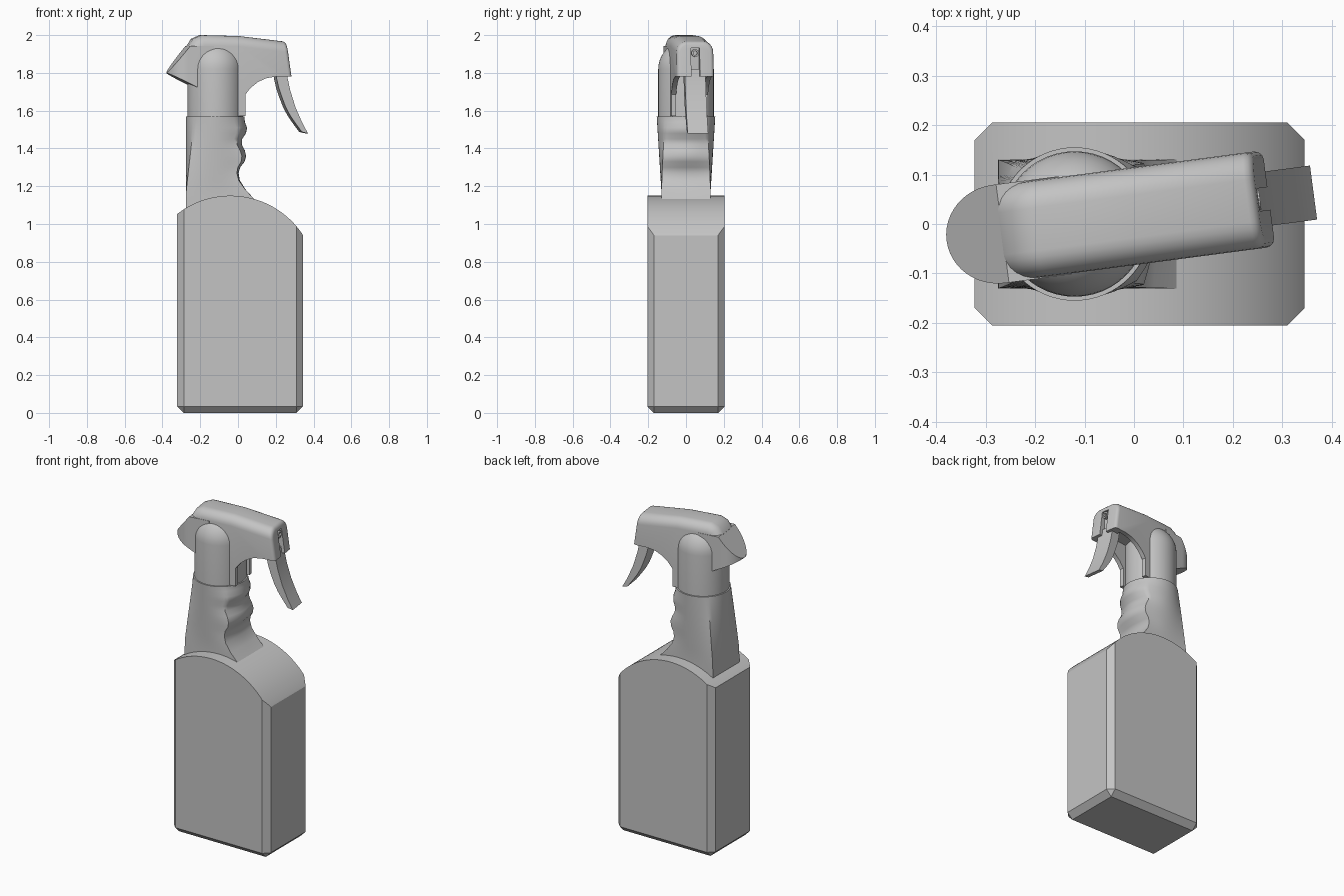
import bpy, bmesh, math
from mathutils import Vector

cube = bpy.data.objects.get("Cube")
if cube:
    bpy.data.objects.remove(cube, do_unlink=True)

grey = bpy.data.materials.new("plain grey")
grey.use_nodes = True
grey.diffuse_color = (0.55, 0.55, 0.55, 1)
grey.node_tree.nodes["Principled BSDF"].inputs["Base Color"].default_value = (0.55, 0.55, 0.55, 1)

AXIS_X = -0.12                 # centre of the neck
HEAD_TURN = math.radians(7.5)  # the spray head is twisted on the neck


def make(name, bm, head=False):
    bmesh.ops.recalc_face_normals(bm, faces=bm.faces)
    mesh = bpy.data.meshes.new(name)
    bm.to_mesh(mesh)
    bm.free()
    mesh.materials.append(grey)
    obj = bpy.data.objects.new(name, mesh)
    bpy.context.collection.objects.link(obj)
    if head:
        obj.location.x = AXIS_X
        obj.rotation_euler.z = HEAD_TURN
    return obj


def prism(points, low, high, axis="Y"):
    """Extrude an outline: (x, z) along y, or (x, y) along z."""
    bm = bmesh.new()
    place = (lambda a, b, d: (a, d, b)) if axis == "Y" else (lambda a, b, d: (a, b, d))
    ends = [[bm.verts.new(place(a, b, d)) for a, b in points] for d in (low, high)]
    bm.faces.new(ends[0])
    bm.faces.new(ends[1])
    n = len(points)
    for i in range(n):
        j = (i + 1) % n
        bm.faces.new((ends[0][i], ends[0][j], ends[1][j], ends[1][i]))
    bmesh.ops.recalc_face_normals(bm, faces=bm.faces)
    return bm


def box(x0, x1, half, z0, z1):
    return prism([(x0, z0), (x1, z0), (x1, z1), (x0, z1)], -half, half)


def loft(rings):
    bm = bmesh.new()
    loops = [[bm.verts.new(p) for p in ring] for ring in rings]
    n = len(loops[0])
    for a, b in zip(loops, loops[1:]):
        for i in range(n):
            j = (i + 1) % n
            bm.faces.new((a[i], a[j], b[j], b[i]))
    bm.faces.new(loops[0])
    bm.faces.new(loops[-1])
    return bm


def bevel(bm, edges, width, segments):
    bmesh.ops.bevel(bm, geom=edges, offset=width, segments=segments, profile=0.5,
                    affect="EDGES", clamp_overlap=True)


def activate(obj):
    bpy.ops.object.select_all(action="DESELECT")
    obj.select_set(True)
    bpy.context.view_layer.objects.active = obj


def carve(obj, cutter, operation="DIFFERENCE"):
    cutter.hide_render = True
    mod = obj.modifiers.new("carve", "BOOLEAN")
    mod.operation, mod.object, mod.solver = operation, cutter, "EXACT"
    activate(obj)
    bpy.ops.object.modifier_apply(modifier=mod.name)
    bpy.data.objects.remove(cutter, do_unlink=True)


def smooth(obj, degrees=35):
    activate(obj)
    bpy.ops.object.shade_smooth_by_angle(angle=math.radians(degrees))


# Bottle: chamfered box with a curved shoulder cut across the top
bm = box(-0.322, 0.345, 0.205, 0, 1.3)
bevel(bm, [e for e in bm.edges if min(v.co.z for v in e.verts) < 0.01], 0.035, 1)
bottle = make("bottle", bm)
radius, mid_x, mid_z = 0.458, -0.04, 0.692
xs = [-0.42 + 0.82 * i / 40 for i in range(41)]
arc = [(x, mid_z + math.sqrt(radius ** 2 - (x - mid_x) ** 2)) for x in xs]
carve(bottle, make("shoulder_cutter", prism(arc + [(0.4, 1.5), (-0.42, 1.5)], -0.4, 0.4)))
smooth(bottle, 25)

# Grip neck: round at the top, square at the foot, finger ripples at the front
front = [(1.57, .035), (1.54, .036), (1.51, .048), (1.48, .042), (1.45, .022), (1.42, .020),
         (1.39, .036), (1.36, .043), (1.33, .035), (1.30, .012), (1.27, .003), (1.23, .010),
         (1.18, .042), (1.13, .088), (1.07, .14)]
rings = []
for z, reach in front:
    square = min(1, (1.57 - z) / 0.4)
    half = 0.155 - 0.025 * square
    ring = []
    for i in range(64):
        a = math.tau * i / 64
        c, s = math.cos(a), math.sin(a)
        k = 1 - square + square / max(abs(c), abs(s))
        ring.append((AXIS_X + c * k * (reach - AXIS_X if c > 0 else 0.155), s * k * half, z))
    rings.append(ring)
smooth(make("grip_neck", loft(rings)), 40)

# Domed post that rises through the head
profile = [(0.147, 1.56), (0.147, 1.82)]
profile += [(0.147 * math.cos(t), 1.82 + 0.147 * math.sin(t))
            for t in [math.pi / 2 * i / 10 for i in range(1, 10)]]
rings = [[(AXIS_X + r * math.cos(math.tau * i / 48), r * math.sin(math.tau * i / 48), z)
          for i in range(48)] for r, z in profile]
smooth(make("domed_post", loft(rings)))

# Spray head: side outline with an arch behind the trigger, rounded along the top
outline = [(-.15, 1.94), (-.125, 1.98), (-.08, 2.0), (.12, 1.995), (.37, 1.965), (.396, 1.78),
           (.31, 1.78), (.26, 1.772), (.215, 1.752), (.175, 1.72), (.147, 1.685),
           (.147, 1.572), (-.09, 1.572), (-.09, 1.73)]
bm = prism(outline, -0.098, 0.098)
top = [e for e in bm.edges if abs(e.verts[0].co.y - e.verts[1].co.y) < 1e-4
       and min(v.co.z for v in e.verts) > 1.93]
bevel(bm, top, 0.055, 6)
bm.normal_update()
face = max(bm.faces, key=lambda f: f.normal.x * (f.calc_center_median().x > 0.3) * f.calc_area())
bevel(bm, [e for e in face.edges if max(v.co.z for v in e.verts) > 1.79], 0.018, 3)
head = make("spray_head", bm, True)
carve(head, make("hollow_cutter", box(0.128, 0.335, 0.072, 1.5, 1.84), True))
carve(head, make("slot_cutter", box(0.358, 0.45, 0.023, 1.7, 1.932), True))
smooth(head)

# Rear hood: sloping wedge rounded in plan
hood = make("rear_hood", prism([(-.262, 1.80), (-.147, 1.942), (-.02, 1.942), (-.02, 1.71),
                                (-.105, 1.722)], -0.2, 0.2), True)
plan = [(-0.155 + 0.106 * math.cos(a), 0.1 * math.sin(a))
        for a in [math.pi / 2 + math.pi * i / 24 for i in range(25)]]
carve(hood, make("hood_plan", prism(plan + [(0.1, -0.1), (0.1, 0.1)], 1.5, 2.1, "Z"), True),
      "INTERSECT")
smooth(hood)

# Nozzle: short tube in the front slot
rings = [[(x, r * math.cos(math.tau * i / 20), 1.905 + r * math.sin(math.tau * i / 20))
          for i in range(20)]
         for x, r in ((0.35, 0.02), (0.378, 0.02), (0.378, 0.011), (0.364, 0.011))]
smooth(make("nozzle", loft(rings), True))

# Trigger: curved lever
lever = [(.315, 1.82), (.32, 1.77), (.332, 1.72), (.347, 1.675), (.368, 1.62), (.392, 1.575),
         (.423, 1.53), (.455, 1.487), (.487, 1.48), (.455, 1.54), (.42, 1.62), (.392, 1.71),
         (.377, 1.78), (.372, 1.82)]
bm = prism(lever, -0.055, 0.055)
smooth(make("trigger", bm, True))
